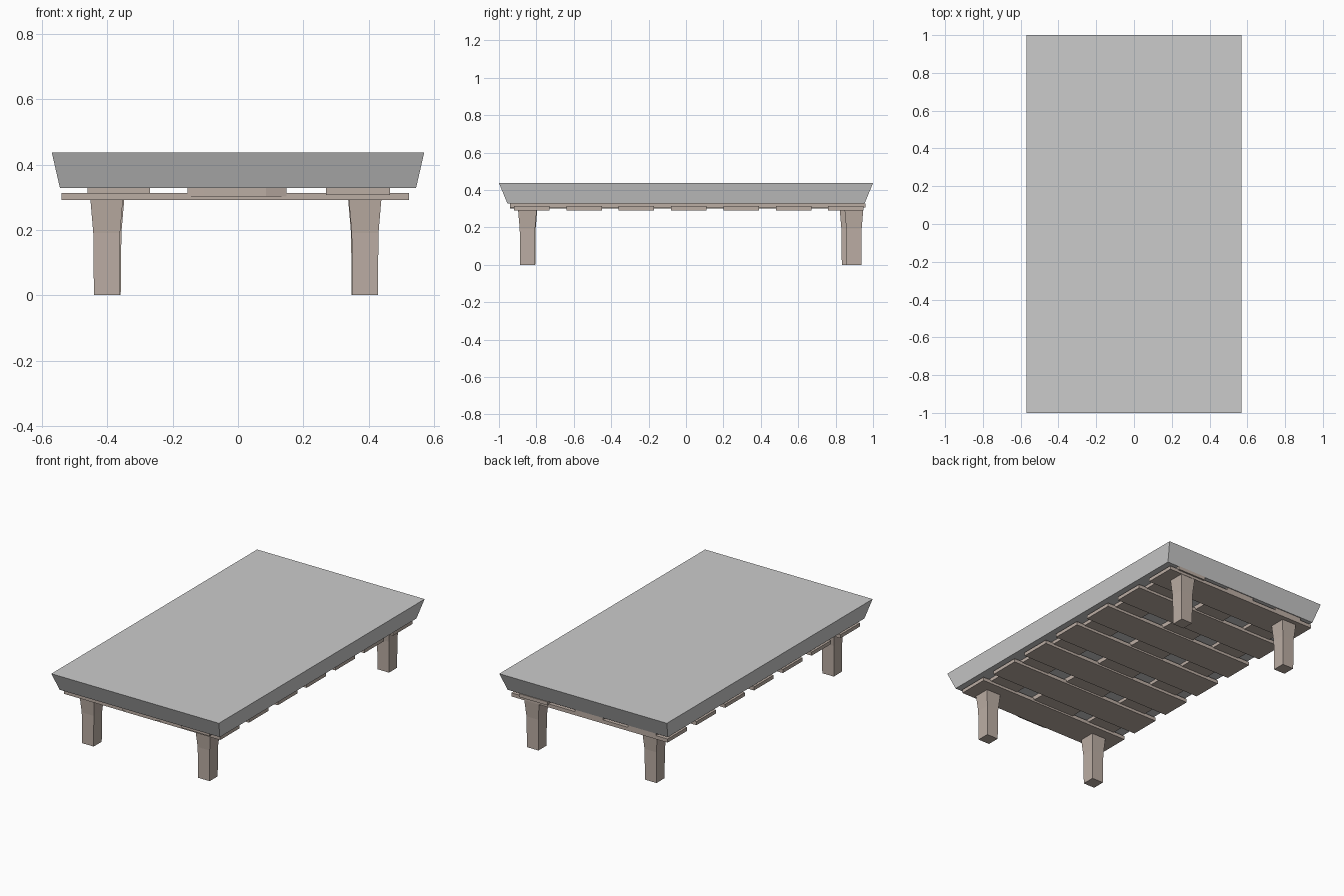
import bpy, bmesh

if "Cube" in bpy.data.objects:
    bpy.data.objects.remove(bpy.data.objects["Cube"])

wood = bpy.data.materials.new("wood")
wood.diffuse_color = (0.5, 0.42, 0.37, 1)
wood.use_nodes = True
wood.node_tree.nodes["Principled BSDF"].inputs["Base Color"].default_value = wood.diffuse_color


def loft(name, rings, mat=None):
    """Skin a stack of matching point rings and cap both ends."""
    bm = bmesh.new()
    loops = [[bm.verts.new(p) for p in ring] for ring in rings]
    n = len(loops[0])
    for a, b in zip(loops, loops[1:]):
        for i in range(n):
            j = (i + 1) % n
            bm.faces.new((a[i], a[j], b[j], b[i]))
    bm.faces.new(loops[0][::-1])
    bm.faces.new(loops[-1])
    bmesh.ops.recalc_face_normals(bm, faces=bm.faces)
    me = bpy.data.meshes.new(name)
    bm.to_mesh(me)
    bm.free()
    ob = bpy.data.objects.new(name, me)
    bpy.context.collection.objects.link(ob)
    if mat:
        me.materials.append(mat)
    return ob


def rect(x0, x1, y0, y1, z):
    return [(x0, y0, z), (x1, y0, z), (x1, y1, z), (x0, y1, z)]


def box(name, x0, x1, y0, y1, z0, z1):
    return loft(name, [rect(x0, x1, y0, y1, z0), rect(x0, x1, y0, y1, z1)], wood)


# Flared mattress block
loft("mattress", [rect(-.545, .545, -.955, .955, .328), rect(-.57, .57, -1, 1, .437)])

# Cross slats
for i in range(7):
    y = -.825 + i * .28
    box(f"cross_slat_{i + 1}", -.54, .523, y - .095, y + .095, .291, .313)

# Lengthwise planks
box("left_plank", -.46, -.27, -.915, .95, .308, .328)
box("right_plank", .27, .465, -.94, .96, .307, .328)
outline = [(-.105, -.94), (.085, -.94), (.148, -.92), (.09, .95), (-.1, .95), (-.155, -.92)]
loft("middle_plank", [[(x, y, z) for x, y in outline] for z in (.302, .328)], wood)

# Legs: straight foot, flared top
legs = {
    "front_left_leg": (-.402, -.845),
    "front_right_leg": (.389, -.848),
    "back_left_leg": (-.398, .872),
    "back_right_leg": (.387, .898),
}
for name, (x, y) in legs.items():
    rings = [rect(x - h, x + h, y - h, y + h, z)
             for h, z in ((.039, 0), (.041, .19), (.05, .295))]
    loft(name, rings, wood)
